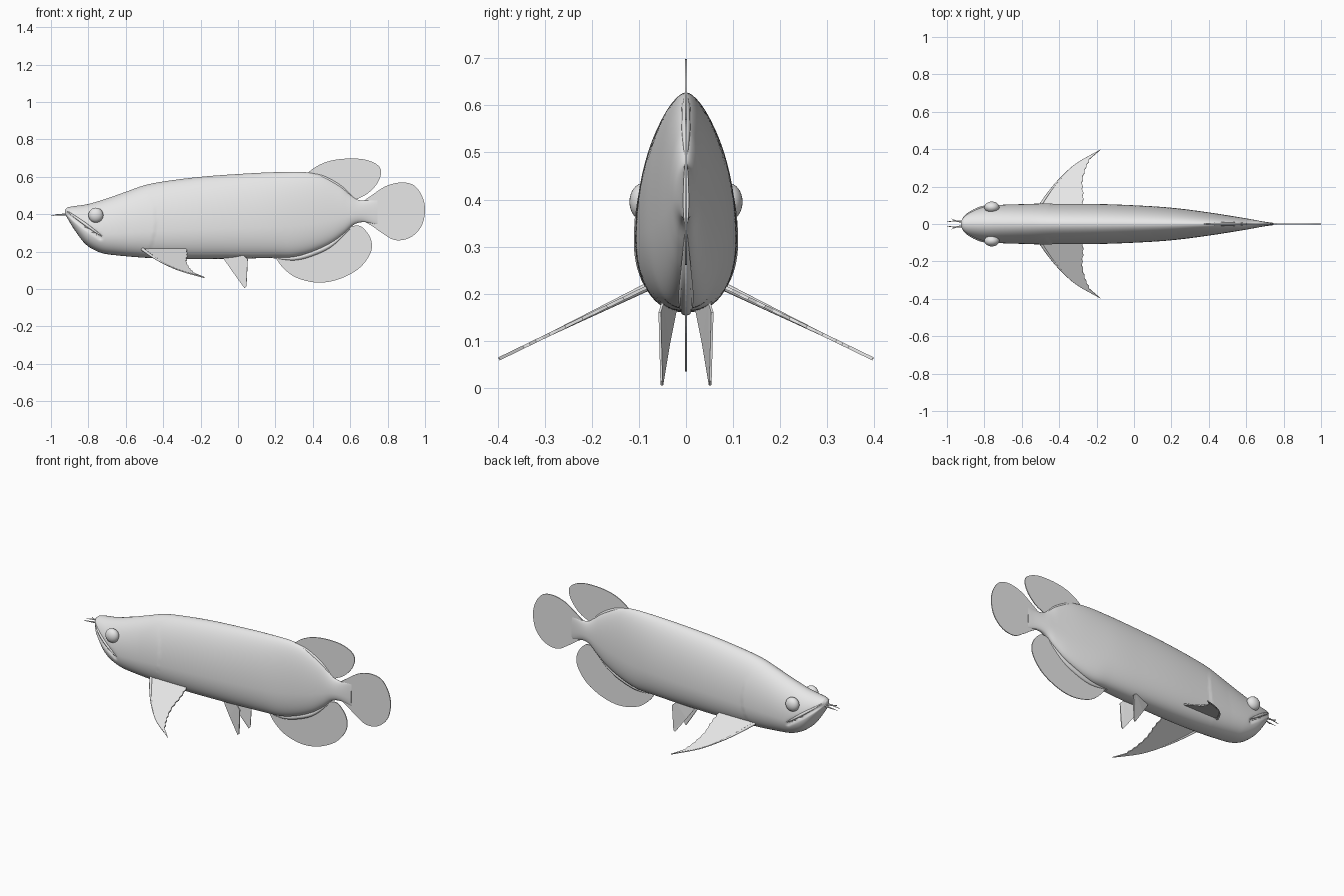
import bpy, bmesh, math
from mathutils import Vector

cube = bpy.data.objects.get("Cube")
if cube:
    bpy.data.objects.remove(cube, do_unlink=True)

grey = bpy.data.materials.new("plain grey")
grey.use_nodes = True
grey.diffuse_color = (0.8, 0.8, 0.8, 1)
grey.node_tree.nodes["Principled BSDF"].inputs["Base Color"].default_value = (0.8, 0.8, 0.8, 1)


def finish(name, bm, smooth=True):
    bmesh.ops.recalc_face_normals(bm, faces=bm.faces[:])
    mesh = bpy.data.meshes.new(name)
    bm.to_mesh(mesh)
    bm.free()
    ob = bpy.data.objects.new(name, mesh)
    bpy.context.collection.objects.link(ob)
    mesh.materials.append(grey)
    if smooth:
        bpy.ops.object.select_all(action='DESELECT')
        ob.select_set(True)
        bpy.context.view_layer.objects.active = ob
        bpy.ops.object.shade_smooth_by_angle(angle=math.radians(50))
    return ob


def curve_at(table, x):
    """Smooth value at x through a list of (x, value)."""
    i = 0
    while i < len(table) - 2 and x > table[i + 1][0]:
        i += 1

    def slope(k):
        a, b = table[max(k - 1, 0)], table[min(k + 1, len(table) - 1)]
        return (b[1] - a[1]) / (b[0] - a[0])
    (x0, v0), (x1, v1) = table[i], table[i + 1]
    h = x1 - x0
    t = min(max((x - x0) / h, 0), 1)
    return ((2*t**3 - 3*t**2 + 1) * v0 + (t**3 - 2*t**2 + t) * h * slope(i)
            + (3*t**2 - 2*t**3) * v1 + (t**3 - t**2) * h * slope(i + 1))


def spline(points, steps=6):
    """Rounded path through the points."""
    p = [Vector(q) for q in points]
    p = [2*p[0] - p[1]] + p + [2*p[-1] - p[-2]]
    out = []
    for a, b, c, d in zip(p, p[1:], p[2:], p[3:]):
        for s in range(steps):
            t = s / steps
            out.append(0.5 * (2*b + (c - a)*t + (2*a - 5*b + 4*c - d)*t*t
                              + (3*b - a - 3*c + d)*t**3))
    return out + [p[-2]]


def tube(name, path, radius):
    """Tapering tube whose radius is a function of the position 0..1."""
    bm = bmesh.new()
    rings = []
    for i, p in enumerate(path):
        d = (path[min(i + 1, len(path) - 1)] - path[max(i - 1, 0)]).normalized()
        u = d.cross(Vector((0, 0, 1)) if abs(d.z) < 0.9 else Vector((0, 1, 0))).normalized()
        v = d.cross(u)
        r = radius(i / (len(path) - 1))
        rings.append([bm.verts.new(p + r * (u*math.cos(k*math.pi/4) + v*math.sin(k*math.pi/4)))
                      for k in range(8)])
    for a, b in zip(rings, rings[1:]):
        for k in range(8):
            bm.faces.new((a[k], a[k-1], b[k-1], b[k]))
    bm.faces.new(rings[0])
    bm.faces.new(rings[-1])
    return finish(name, bm)


def fin(name, outline, thickness):
    bm = bmesh.new()
    face = bm.faces.new([bm.verts.new(p) for p in outline])
    bmesh.ops.triangulate(bm, faces=[face])
    ob = finish(name, bm, False)
    mod = ob.modifiers.new("thickness", 'SOLIDIFY')
    mod.thickness = thickness
    mod.offset = 0
    return ob


# Body outlines along the length
top = [(-.925, .425), (-.91, .437), (-.8, .455), (-.7, .485), (-.6, .52), (-.5, .555), (-.4, .575),
       (-.2, .6), (0, .615), (.2, .625), (.36, .625), (.45, .605), (.55, .55), (.6, .505),
       (.64, .478), (.69, .474), (.745, .482)]
bottom = [(-.925, .4), (-.91, .375), (-.88, .325), (-.82, .245), (-.76, .205), (-.69, .185),
          (-.4, .163), (0, .163), (.2, .168), (.3, .172), (.4, .2), (.5, .248), (.57, .3),
          (.62, .345), (.67, .358), (.745, .345)]
width = [(-.925, .018), (-.91, .042), (-.88, .065), (-.82, .09), (-.75, .1), (-.6, .106),
         (-.4, .108), (-.2, .107), (0, .1), (.2, .087), (.4, .062), (.6, .03), (.7, .012), (.745, .006)]
mouth_a, mouth_b = Vector((-.93, .415)), Vector((-.735, .275))


def half_width(x, z):
    zt, zb = curve_at(top, x), curve_at(bottom, x)
    c = zb + (zt - zb) * 0.36
    u = (z - c) / (zt - c) if z > c else (c - z) / (c - zb)
    return curve_at(width, x) * max(0, 1 - min(u, 1)**2) ** (0.53 if z > c else 0.4)


def surface_detail(x, z):
    """Mouth groove and the edge of the gill cover, as a change of width."""
    p = Vector((x, z))
    d = mouth_b - mouth_a
    s = min(max((p - mouth_a).dot(d) / d.length_squared, 0), 1)
    off = (p - mouth_a - d * s).length
    change = -0.12 * math.exp(-(off / 0.008)**2)
    gill = x + 0.44 + 1.6 * (z - 0.36)**2
    if -.14 < gill < 0:
        change += 0.03 * (1 + gill / .14) * max(0, 1 - ((z - .33) / .19)**2)
    return 1 + change


bm = bmesh.new()
rings, count, around = [], 170, 64
for i in range(count + 1):
    x = -.925 + 1.67 * (i / count) ** 1.35
    zt, zb = curve_at(top, x), curve_at(bottom, x)
    c = zb + (zt - zb) * 0.36
    ring = []
    for k in range(around):
        a = 2 * math.pi * k / around
        s = math.sin(a)
        z = c + s * ((zt - c) if s > 0 else (c - zb))
        y = math.copysign(half_width(x, z), math.cos(a)) * surface_detail(x, z)
        ring.append(bm.verts.new((x, y, z)))
    rings.append(ring)
for a, b in zip(rings, rings[1:]):
    for k in range(around):
        bm.faces.new((a[k], a[k-1], b[k-1], b[k]))
bm.faces.new(rings[0])
bm.faces.new(rings[-1])
finish("body", bm)

# Fins on the centre line
middle_fins = {
    "dorsal_fin": [(.36, .61), (.41, .65), (.48, .682), (.57, .697), (.67, .694), (.74, .668),
                   (.765, .63), (.75, .575), (.71, .525), (.66, .492), (.6, .48), (.5, .54)],
    "tail_fin": [(.67, .47), (.72, .505), (.79, .55), (.87, .57), (.94, .555), (.985, .495),
                 (1, .42), (.98, .335), (.92, .275), (.84, .262), (.77, .3), (.72, .335), (.67, .365)],
    "anal_fin": [(.2, .17), (.24, .115), (.31, .062), (.42, .035), (.53, .05), (.64, .105),
                 (.705, .185), (.714, .255), (.68, .315), (.63, .34), (.52, .3), (.38, .22)],
}
for name, pts in middle_fins.items():
    fin(name, spline([(x, 0, z) for x, z in pts]), 0.005)

# Fleshy root where the fins leave the body
tube("anal_fin_root", spline([(.19, 0, .168), (.3, 0, .165), (.4, 0, .193), (.5, 0, .24), (.6, 0, .325)]),
     lambda t: 0.003 + 0.013 * math.sin(math.pi * t))
tube("dorsal_fin_root", spline([(.36, 0, .62), (.45, 0, .6), (.55, 0, .545), (.62, 0, .485)]),
     lambda t: 0.002 + 0.008 * math.sin(math.pi * t))

# Paired parts, mirrored left and right
leading = [(-.51, .085), (-.46, .16), (-.4, .235), (-.31, .32), (-.18, .397)]
trailing = [(-.24, .345), (-.265, .29), (-.28, .22), (-.275, .15), (-.28, .08)]
for side, word in ((1, "left"), (-1, "right")):
    # Sickle-shaped front fin with a ragged rear edge
    rear = [p + Vector((0.006 * (i % 2), 0)) for i, p in enumerate(spline(trailing, 4))]
    outline = spline(leading) + rear
    fin(word + "_pectoral_fin",
        [(p.x, side * p.y, .213 - .485 * (p.y - .085)) for p in outline], 0.007)
    tube(word + "_pectoral_fin_ray",
         [Vector((p.x, side * p.y, .213 - .485 * (p.y - .085))) for p in spline(leading)],
         lambda t: 0.008 * (1 - t) + 0.001)

    fin(word + "_pelvic_fin", [(-.085, side * .02, .175), (-.03, side * .036, .095), (.035, side * .051, .005),
                               (.045, side * .052, .015), (.052, side * .056, .16), (.03, side * .05, .18)], 0.005)

    bm = bmesh.new()
    bmesh.ops.create_uvsphere(bm, u_segments=32, v_segments=16, radius=0.04)
    for v in bm.verts:
        v.co = Vector((-.76, side * .09, .395)) + Vector((v.co.x, v.co.y * 0.75, v.co.z))
    finish(word + "_eye", bm)

    # Lip edge follows the mouth over the cheek
    lip = []
    for i in range(17):
        p = mouth_a.lerp(mouth_b, 0.06 + 0.94 * i / 16) + Vector((.006, .009))
        lip.append(Vector((p.x, side * (half_width(p.x, p.y) - .002), p.y)))
    tube(word + "_lip", lip, lambda t: 0.003 + 0.005 * math.sin(math.pi * t))

    # Forked chin feelers
    for part, tip in (("long", (-1, .012, .392)), ("short", (-.975, .028, .4))):
        tube(word + "_" + part + "_barbel",
             spline([(-.91, side * .012, .4), (-.95, side * .016, .398), (tip[0], side * tip[1], tip[2])]),
             lambda t: 0.005 * (1 - t) + 0.001)
